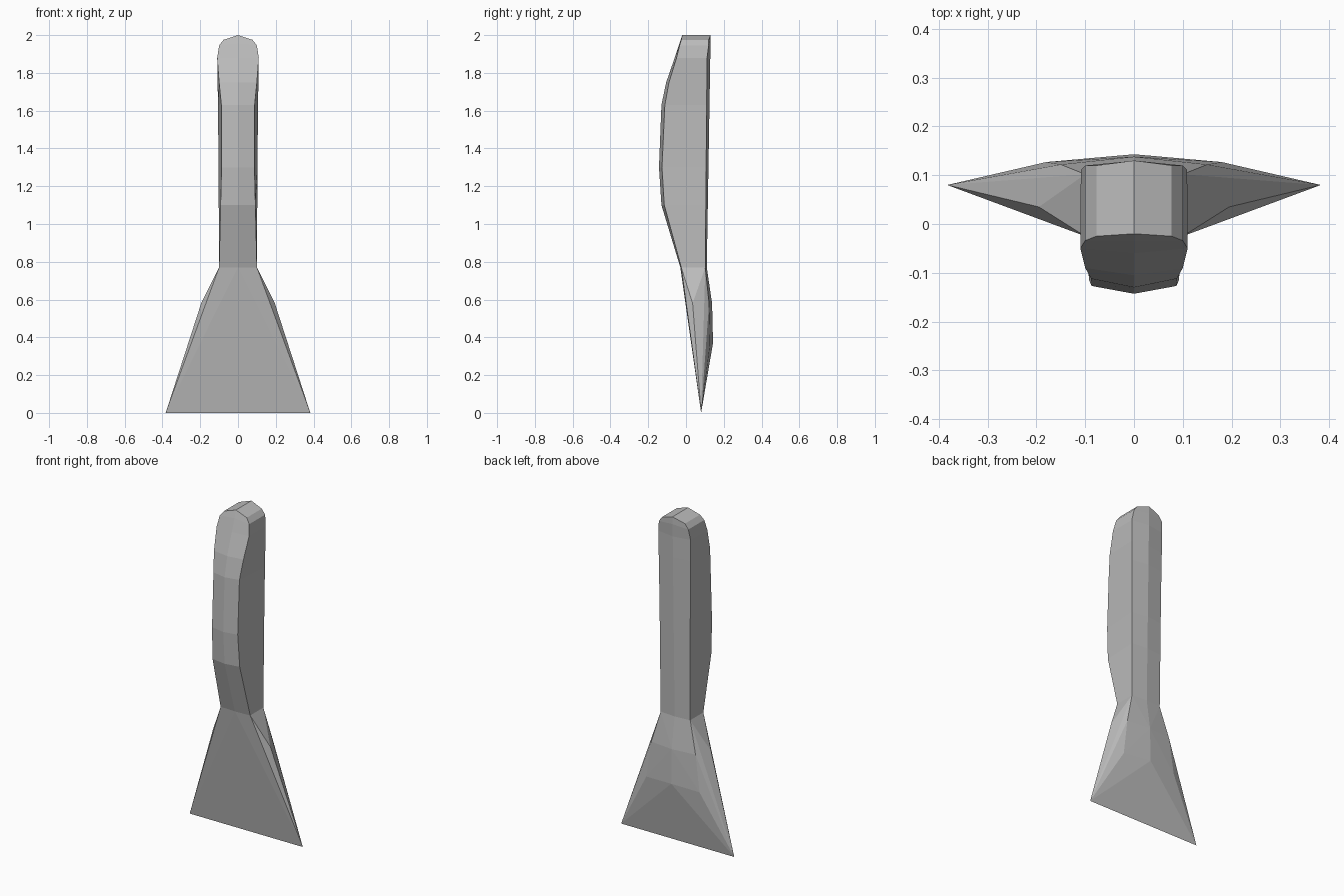
import bpy
import bmesh

cube = bpy.data.objects.get("Cube")
if cube:
    bpy.data.objects.remove(cube, do_unlink=True)

grey = bpy.data.materials.new("plain_grey")
grey.use_nodes = True
colour = (0.5, 0.5, 0.5, 1)
grey.diffuse_color = colour
grey.node_tree.nodes["Principled BSDF"].inputs["Base Color"].default_value = colour


def finish(bm, name):
    bmesh.ops.recalc_face_normals(bm, faces=bm.faces)
    mesh = bpy.data.meshes.new(name)
    bm.to_mesh(mesh)
    bm.free()
    mesh.materials.append(grey)
    obj = bpy.data.objects.new(name, mesh)
    bpy.context.collection.objects.link(obj)
    return obj


# Handle: six-sided loft with a ridge down the front and back
# Each row: edge z, ridge z, front half width, back half width,
#           front edge y, front ridge y
rows = [
    (0.77, 0.77, 0.10, 0.10, -0.025, -0.03),
    (1.10, 1.10, 0.092, 0.102, -0.115, -0.13),
    (1.30, 1.30, 0.087, 0.103, -0.127, -0.143),
    (1.63, 1.63, 0.088, 0.106, -0.112, -0.13),
    (1.75, 1.75, 0.10, 0.108, -0.09, -0.105),
    (1.88, 1.88, 0.11, 0.109, -0.05, -0.06),
    (1.945, 1.955, 0.10, 0.10, -0.034, -0.035),
    (1.975, 2.00, 0.077, 0.077, -0.025, -0.02),
]
bm = bmesh.new()
rings = []
for ze, zc, wf, wb, ye, yc in rows:
    t = (ze - 0.77) / 1.2
    back_edge = 0.102 + 0.01 * t
    if wb < 0.101 and t > 0.5:
        back_edge = 0.12
    back_ridge = 0.11 + 0.02 * t
    rings.append([bm.verts.new(p) for p in (
        (0, yc, zc), (wf, ye, ze), (wb, back_edge, ze),
        (0, back_ridge, zc), (-wb, back_edge, ze), (-wf, ye, ze))])
for low, high in zip(rings, rings[1:]):
    for i in range(6):
        j = (i + 1) % 6
        bm.faces.new((low[i], low[j], high[j], high[i]))
# Two sloping faces close the top
top = rings[-1]
bm.faces.new(top[0:4])
bm.faces.new((top[3], top[4], top[5], top[0]))
finish(bm, "handle")

# Blade: mirrored corner points wrapped in a hull, open at the handle
side_points = [
    (0.10, -0.025, 0.77), (0.10, 0.102, 0.77),
    (0.195, 0.035, 0.58), (0.15, 0.122, 0.58),
    (0.18, 0.127, 0.36), (0.383, 0.08, 0),
]
ridge_points = [(0, -0.03, 0.77), (0, 0.11, 0.77),
                (0, 0.138, 0.58), (0, 0.143, 0.37)]
bm = bmesh.new()
for x, y, z in side_points:
    for s in (-1, 1):
        bm.verts.new((s * x, y, z))
for p in ridge_points:
    bm.verts.new(p)
bmesh.ops.convex_hull(bm, input=bm.verts)
hidden = [f for f in bm.faces if all(v.co.z > 0.76 for v in f.verts)]
bmesh.ops.delete(bm, geom=hidden, context='FACES')
finish(bm, "blade")
